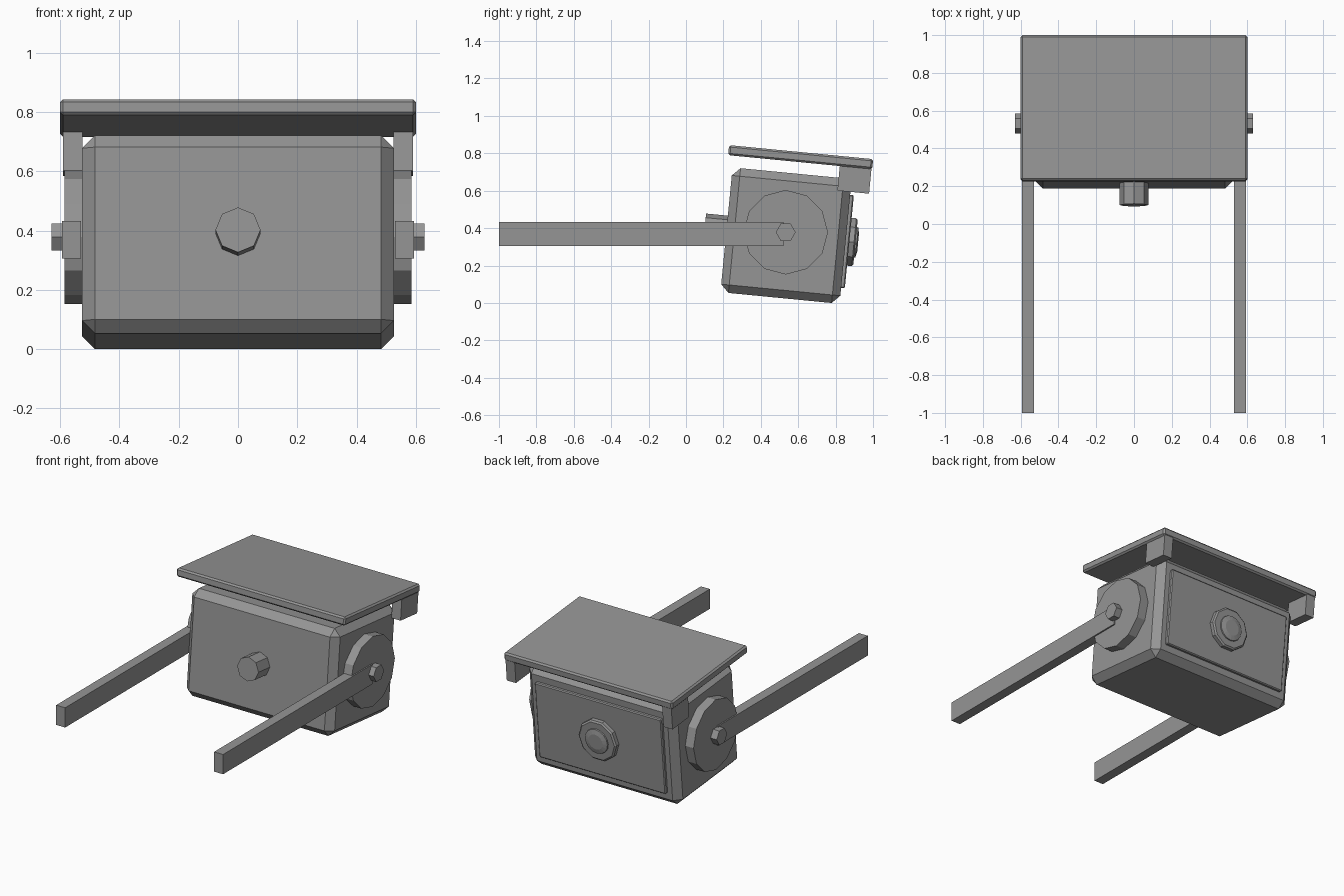
import bpy, bmesh, math
from mathutils import Matrix, Vector

cube = bpy.data.objects.get("Cube")
if cube:
    bpy.data.objects.remove(cube, do_unlink=True)

grey = bpy.data.materials.new("mid_grey")
grey.use_nodes = True
colour = (0.30, 0.30, 0.30, 1)
grey.diffuse_color = colour
grey.node_tree.nodes["Principled BSDF"].inputs["Base Color"].default_value = colour

# The body and everything fixed to it lean backwards together
TILT = Matrix.Translation((0, 0.535, 0.36)) @ Matrix.Rotation(math.radians(-5.55), 4, "X")
LEVEL = Matrix.Identity(4)


def finish(name, bm, frame):
    bmesh.ops.recalc_face_normals(bm, faces=bm.faces[:])
    mesh = bpy.data.meshes.new(name)
    bm.to_mesh(mesh)
    bm.free()
    mesh.materials.append(grey)
    obj = bpy.data.objects.new(name, mesh)
    obj.matrix_world = frame
    bpy.context.collection.objects.link(obj)
    return obj


def box(name, low, high, frame, chamfer=0):
    low, high = Vector(low), Vector(high)
    bm = bmesh.new()
    bmesh.ops.create_cube(bm, size=1)
    bmesh.ops.scale(bm, vec=high - low, verts=bm.verts)
    bmesh.ops.translate(bm, vec=(low + high) / 2, verts=bm.verts)
    if chamfer:
        bmesh.ops.bevel(bm, geom=bm.edges[:], offset=chamfer, segments=1, affect="EDGES")
    return finish(name, bm, frame)


def turned(name, rings, sides, axis, frame, centre=(0, 0, 0)):
    """Solid of stacked rings, each (radius, distance along axis)."""
    bm = bmesh.new()
    loops = []
    for radius, along in rings:
        loop = []
        for i in range(sides):
            a = math.tau * i / sides
            u, v = radius * math.cos(a), radius * math.sin(a)
            point = (along, u, v) if axis == "x" else (u, along, v)
            loop.append(bm.verts.new(Vector(point) + Vector(centre)))
        loops.append(loop)
    for a, b in zip(loops, loops[1:]):
        for i in range(sides):
            j = (i + 1) % sides
            bm.faces.new((a[i], a[j], b[j], b[i]))
    bm.faces.new(loops[0])
    bm.faces.new(loops[-1])
    return finish(name, bm, frame)


# Chamfered body with a rear panel
box("body", (-0.526, -0.32, -0.335), (0.526, 0.32, 0.335), TILT, 0.043)
box("rear_panel", (-0.45, 0.31, -0.25), (0.45, 0.34, 0.25), TILT, 0.006)

# Dial on the rear panel and knob on the front
turned("rear_dial", [(0.135, 0.33), (0.135, 0.365), (0.125, 0.373)], 10, "y", TILT)
turned("rear_dial_cap", [(0.085, 0.36), (0.08, 0.38), (0.05, 0.387)], 16, "y", TILT)
turned("front_knob", [(0.076, -0.30), (0.076, -0.437)], 8, "y", TILT)

# Roof plate
box("roof_plate", (-0.6, -0.35, 0.398), (0.6, 0.424, 0.452), TILT, 0.01)

# Paired parts on both flanks
for side, word in ((1, "left"), (-1, "right")):
    def flank(inner, outer):
        return sorted((side * inner, side * outer))

    x0, x1 = flank(0.525, 0.59)
    box(word + "_roof_bracket", (x0, 0.25, 0.266), (x1, 0.42, 0.405), TILT)

    pivot = (0, 0.533, 0.378)
    turned(word + "_pivot_disc", [(0.226, side * 0.52), (0.226, side * 0.585)],
           12, "x", LEVEL, pivot)
    turned(word + "_pivot_bolt", [(0.053, side * 0.57), (0.053, side * 0.629)],
           6, "x", LEVEL, pivot)

    x0, x1 = flank(0.53, 0.594)
    box(word + "_arm", (x0, -1.0, 0.305), (x1, 0.52, 0.432), LEVEL)
